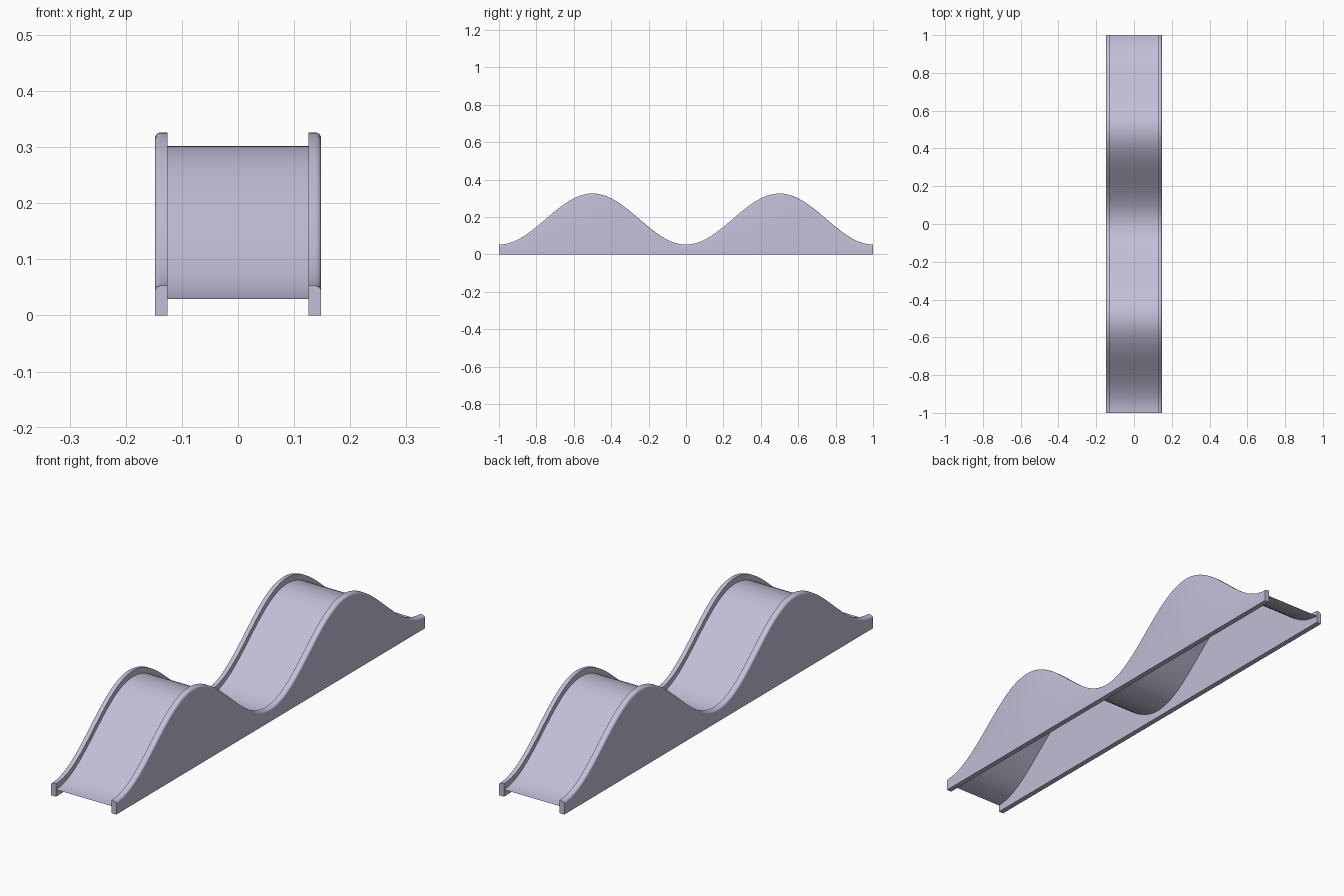
import bpy, bmesh, math

if "Cube" in bpy.data.objects:
    bpy.data.objects.remove(bpy.data.objects["Cube"])

N = 96                       # steps along the slide
X_IN, X_OUT, R = 0.126, 0.148, 0.010

mat = bpy.data.materials.new("pale lavender")
mat.diffuse_color = (0.53, 0.52, 0.68, 1)
mat.use_nodes = True
mat.node_tree.nodes["Principled BSDF"].inputs["Base Color"].default_value = mat.diffuse_color


def wave(y, base):
    # two humps with crests at y = +-0.5
    return base + 0.1365 * (1 - math.cos(2 * math.pi * y))


def sweep(name, section, closed):
    # sweep a cross-section (x, z at given y) along y
    bm = bmesh.new()
    rings = []
    for i in range(N + 1):
        y = -1 + 2 * i / N
        rings.append([bm.verts.new((x, y, z)) for x, z in section(y)])
    n = len(rings[0])
    for a, b in zip(rings, rings[1:]):
        for j in range(n if closed else n - 1):
            k = (j + 1) % n
            bm.faces.new((a[j], a[k], b[k], b[j]))
    if closed:
        bm.faces.new(rings[0])
        bm.faces.new(rings[-1][::-1])
        bmesh.ops.recalc_face_normals(bm, faces=bm.faces)
    else:
        for f in bm.faces:
            f.normal_update()
            if f.normal.z < 0:
                f.normal_flip()
    me = bpy.data.meshes.new(name)
    bm.to_mesh(me)
    bm.free()
    me.materials.append(mat)
    ob = bpy.data.objects.new(name, me)
    bpy.context.collection.objects.link(ob)
    bpy.ops.object.select_all(action='DESELECT')
    ob.select_set(True)
    bpy.context.view_layer.objects.active = ob
    bpy.ops.object.shade_smooth_by_angle(angle=math.radians(30))
    return ob


def wall_section(side):
    # solid wall with rounded outer top edge
    def section(y):
        top = wave(y, 0.053)
        pts = [(X_IN, 0), (X_IN, top)]
        for k in range(6):
            t = math.pi / 2 * (1 - k / 5)
            pts.append((X_OUT - R + R * math.cos(t), top - R + R * math.sin(t)))
        pts.append((X_OUT, 0))
        return [(side * x, z) for x, z in pts]
    return section


# side walls
sweep("left_wall", wall_section(-1), True)
sweep("right_wall", wall_section(1), True)

# thin sliding sheet between the walls
sweep("slide_sheet", lambda y: [(-X_IN, wave(y, 0.029)), (X_IN, wave(y, 0.029))], False)
